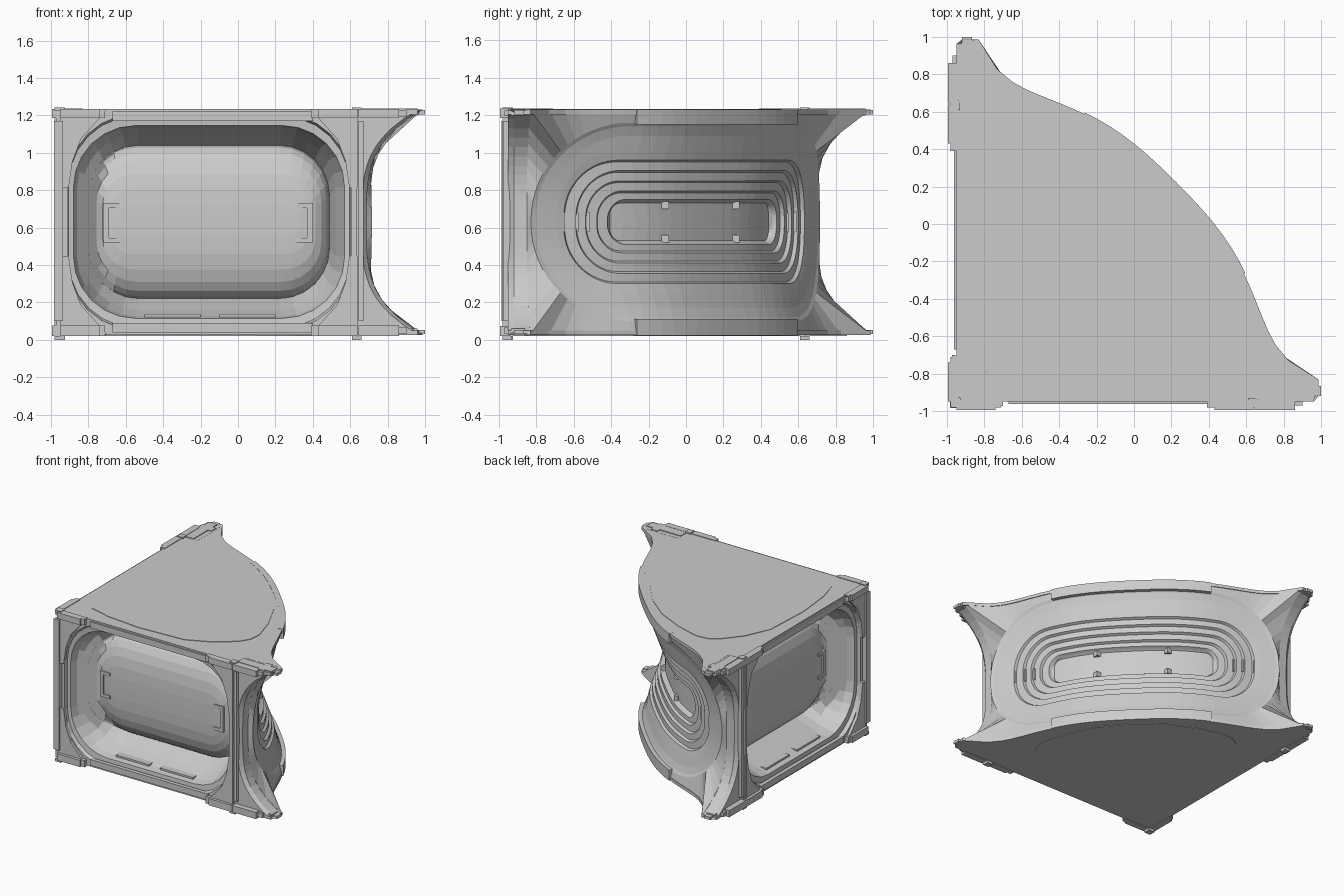
import bpy, bmesh
from math import sin, cos, pi, exp, radians, degrees, sqrt

if "Cube" in bpy.data.objects:
    bpy.data.objects.remove(bpy.data.objects["Cube"])

C = -0.95           # plan corner: origin of the curved wall
ZM, XM = 0.63, -0.155  # mid height, centre of the open side


def put(name, verts, faces, mirror=False, recalc=False):
    """Make a mesh object; mirror adds a copy across the x = y diagonal."""
    verts, faces = list(verts), list(faces)
    if mirror:
        n = len(verts)
        verts += [(y, x, z) for x, y, z in verts]
        faces += [[i + n for i in reversed(f)] for f in faces]
    me = bpy.data.meshes.new(name)
    me.from_pydata(verts, [], faces)
    bm = bmesh.new()
    bm.from_mesh(me)
    bmesh.ops.remove_doubles(bm, verts=bm.verts, dist=0.0004)
    if recalc:
        bmesh.ops.recalc_face_normals(bm, faces=bm.faces)
    bm.to_mesh(me)
    bm.free()
    ob = bpy.data.objects.new(name, me)
    bpy.context.collection.objects.link(ob)
    return ob


def ring(hw, hh, r, square=False, nc=6, nx=14, nz=6):
    """Rounded (or square-cornered) rectangle, counter-clockwise, fixed point count."""
    r = max(min(r, hw, hh), 1e-4)
    pts = []
    for k, (sx, sz) in enumerate([(1, 1), (-1, 1), (-1, -1), (1, -1)]):
        cx, cz = sx * (hw - r), sz * (hh - r)
        for i in range(nc + 1):
            a = (k + i / nc) * pi / 2
            q = r / max(abs(cos(a)), abs(sin(a))) if square else r
            pts.append((cx + q * cos(a), cz + q * sin(a)))
        n, (px, pz) = (nx if k % 2 == 0 else nz), pts[-1]
        for i in range(1, n):
            t = i / n
            if k % 2 == 0:
                pts.append((px * (1 - 2 * t), pz))
            else:
                pts.append((px, pz * (1 - 2 * t)))
    return pts


def loft(name, rings, mirror=False):
    n = len(rings[0])
    faces = [(k * n + i, k * n + (i + 1) % n, (k + 1) * n + (i + 1) % n, (k + 1) * n + i)
             for k in range(len(rings) - 1) for i in range(n)]
    return put(name, [v for r in rings for v in r], faces, mirror)


def prism(name, outlines, to3d, lo, hi, mirror=False):
    verts, faces = [], []
    for pts in outlines:
        o, n = len(verts), len(pts)
        verts += [to3d(a, b, lo) for a, b in pts] + [to3d(a, b, hi) for a, b in pts]
        faces += [[o + i for i in reversed(range(n))], [o + n + i for i in range(n)]]
        faces += [(o + i, o + (i + 1) % n, o + n + (i + 1) % n, o + n + i) for i in range(n)]
    return put(name, verts, faces, mirror, True)


def boxes(name, items, mirror=True):
    """Each item: x0, x1, y0, y1, z0, z1."""
    verts, faces = [], []
    for x0, x1, y0, y1, z0, z1 in items:
        o = len(verts)
        verts += [(x, y, z) for z in (z0, z1) for x, y in ((x0, y0), (x1, y0), (x1, y1), (x0, y1))]
        faces += [[o + i for i in f] for f in ((3, 2, 1, 0), (4, 5, 6, 7), (0, 1, 5, 4),
                                               (1, 2, 6, 5), (2, 3, 7, 6), (3, 0, 4, 7))]
    return put(name, verts, faces, mirror)


def polar(R, th, z):
    """Point on the slightly flattened arc around the corner."""
    R *= 1 - 0.02 * exp(-((degrees(th) - 45) / 14) ** 2)
    return (C + R * cos(th), C + R * sin(th), z)


def edge_radius(th, z):
    """Flared outer edge: horns at the four corners, waisted at mid height."""
    a = max(min(th, pi / 2 - th) - radians(3.5), 0)
    t = min(abs(z - ZM) / 0.6, 1)
    if a < 2e-3:
        return 1.64 + 0.3 * t ** 3.5
    return 1.685 + 0.255 * exp(-a / radians(4))


flat = lambda a, b, h: (a, b, h)
upright = lambda a, b, h: (a, h, b)

# curved window wall: flared skirt, rim, stepped rings, slit pane
to_th = lambda u: pi / 4 + u / 1.6
border = [polar(edge_radius(to_th(u), ZM + z), to_th(u), ZM + z)
          for u, z in ring(1.159, 0.6, 0.55, True, 16)]
wall = [border]
spec = [(1.14, .53, .52, 1.67), (1.115, .51, .49, 1.658), (1.06, .46, .44, 1.64), (1.0, .38, .36, 1.622)]
R = 1.61
for hw, hh in [(.96, .33), (.89, .275), (.83, .22), (.76, .165), (.69, .12)]:
    spec += [(hw, hh, hh * .9, R), (hw - .01, hh - .01, hh * .86, R - .02)]
    R -= .02
spec += [(.66, .1, .06, 1.495), (.57, 0, 0, 1.495)]
for hw, hh, r, R in spec:
    wall.append([polar(R, to_th(u), ZM + z) for u, z in ring(hw, hh, r, nc=16)])
loft("window_wall", wall)

# roof and floor slabs share the upper edge of the wall
arc = sorted({(round(x, 4), round(y, 4)) for x, y, z in border if z > 1.22}, key=lambda p: p[1] - p[0])
plan = [(C, C), (0.96, C)] + arc + [(C, 0.96)]
prism("roof", [plan], flat, 1.205, 1.23)
prism("floor", [plan], flat, 0.025, 0.05)

# faint rounded-triangle panels on roof and underside
half = [(.18, .18), (.34, -.02), (.45, -.25), (.51, -.45), (.50, -.55), (.45, -.63), (.3, -.75),
        (.1, -.84), (-.3, -.86), (-.6, -.83), (-.78, -.78)]
tri = half[::-1] + [(y, x) for x, y in half[1:-1]]
prism("roof_panel", [tri], flat, 1.22, 1.234)
prism("floor_panel", [tri], flat, 0.021, 0.04)

# brow and sill lips over the middle of the window
lip = [radians(24 + 42 * i / 16) for i in range(17)]
outline = [polar(1.695, t, 0)[:2] for t in lip] + [polar(1.65, t, 0)[:2] for t in reversed(lip)]
for name, z0, z1 in (("window_brow", 1.15, 1.232), ("window_sill", 0.024, 0.11)):
    prism(name, [outline], flat, z0, z1)

# small clamps at the window ends and mullions in the slit
clamps = []
for deg, R in ((10.2, 1.6), (13, 1.575), (15.5, 1.55)):
    x, y, z = polar(R, radians(deg), ZM)
    clamps.append((x - .05, x + .005, y - .02, y + .02, ZM - .05, ZM + .05))
boxes("window_clamps", clamps)
x, y, z = polar(1.5, radians(34.5), ZM)
boxes("window_mullions", [(x - .03, x + .015, y - .02, y + .02, ZM + s - .02, ZM + s + .02) for s in (-.09, .09)])


# open sides: frame, funnel and bulging inner hull, clipped at the diagonal
def side_ring(hw, hh, r, d, square=False):
    pts = []
    for u, z in ring(hw, hh, r, square):
        x = XM + u
        pts.append((x, C + min(d, x - C), ZM + z))
    return pts


frame = [(.795, .603, .4, 0, True), (.755, .575, .36, 0), (.75, .565, .36, .03), (.725, .515, .33, .035),
         (.705, .505, .32, .1), (.675, .47, .29, .2), (.645, .41, .27, .34)]
loft("side_frame", [side_ring(*f) for f in frame], True)
hull = []
for s in (1, .97, .9, .78, .62, .42, .2, 0):
    hh = .41 * s
    hull.append(side_ring(.645 - .2 * (1 - s), hh, hh * .66, .34 - .15 * sqrt(1 - s ** 3)))
loft("inner_hull", hull, True)

# bracket handles on the hull
handles = []
for c, s in ((-.675, 1), (.355, -1)):
    b = c - s * .03
    handles += [(b - .015, b + .015, -.765, -.66, .52, .73)]
    handles += [(c - .045, c + .045, -.765, -.66, z, z + .025) for z in (.52, .705)]
boxes("hull_handles", handles)

# hatches on the sill floor, bars above and below the opening
boxes("floor_hatches", [(a, a + .3, -.87, -.73, .1, .137) for a in (-.5, -.1)])
boxes("frame_bars", [(-.67, .4, -.962, -.93, z, z + .05) for z in (.04, 1.17)])

# corner gussets
shape = [(0, 0), (.25, 0), (.2, .06), (.11, .16), (.065, .28), (.045, .42), (0, .42)]
gussets = [[(XM + sx * (.795 - a), ZM + sz * (.603 - b)) for a, b in shape] for sx in (1, -1) for sz in (1, -1)]
prism("corner_gussets", gussets, upright, -.972, -.945, True)

# vertical columns, latch pads and feet
boxes("columns", [(-.985, -.935, -.985, -.935, .1, 1.17), (.605, .635, -.98, -.94, .03, 1.23),
                  (.645, .67, -.975, -.94, .1, 1.17)])
pads = []
for z0, z1 in ((.02, .075), (1.185, 1.235)):
    pads += [(-.95, -.74, -.995, -.94, z0, z1), (-.76, -.71, -.98, -.94, z0, z1),
             (.43, .64, -.995, -.94, z0, z1), (.39, .45, -.98, -.94, z0, z1),
             (.645, .86, -.995, -.94, z0, z1), (.86, .9, -.97, -.94, z0 + .01, z1 - .01)]
boxes("latch_pads", pads)
boxes("feet", [(a, a + .05, -.98, -.93, z, z + .02) for a in (-.975, .61) for z in (0, 1.222)])

# pillar closing the wall ends, following the waisted edge
N = 24
verts, faces = [], []
for i in range(N + 1):
    z = .03 + 1.2 * i / N
    x, y, _ = polar(edge_radius(radians(3.5), z), radians(3.5), z)
    verts += [(.6, C, z), (x - .025, C, z), (x, C + .03, z), (x, y, z)]
for i in range(N):
    faces += [(4 * i + k, 4 * i + k + 1, 4 * i + k + 5, 4 * i + k + 4) for k in range(3)]
put("end_pillar", verts, faces, True)

# horn rails and tips
horns = []
for z0, z1 in ((.025, .06), (1.2, 1.236)):
    horns += [(.65, .96, -.935, -.86, z0, z1), (.65, .93, -.84, -.82, z0, z1 - .005),
              (.94, 1.0, -.92, -.865, z0 + .005, z1 - .008), (.84, .9, -.95, -.83, z0, z1)]
boxes("horn_rails", horns)
